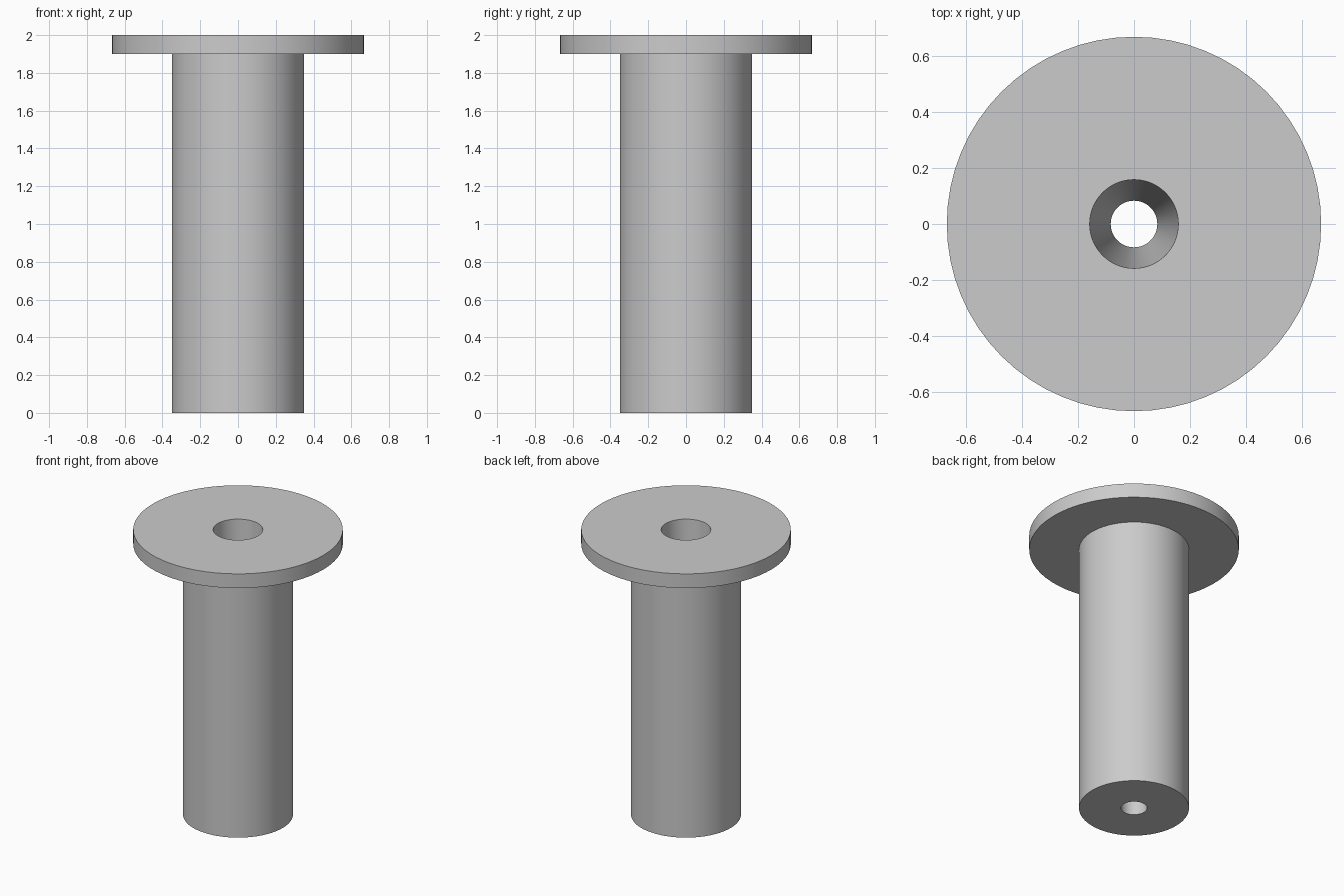
import bpy
import bmesh
import math

cube = bpy.data.objects.get("Cube")
if cube:
    bpy.data.objects.remove(cube, do_unlink=True)

SEGMENTS = 64

grey = bpy.data.materials.new("plain_grey")
grey.use_nodes = True
colour = (0.6, 0.6, 0.6, 1)
grey.diffuse_color = colour
grey.node_tree.nodes["Principled BSDF"].inputs["Base Color"].default_value = colour


def lathe(name, profile):
    """Spin a closed (radius, height) profile around the z axis."""
    bm = bmesh.new()
    verts = [bm.verts.new((r, 0, z)) for r, z in profile]
    edges = [bm.edges.new((v, verts[(i + 1) % len(verts)]))
             for i, v in enumerate(verts)]
    bmesh.ops.spin(bm, geom=verts + edges, cent=(0, 0, 0), axis=(0, 0, 1),
                   angle=math.tau, steps=SEGMENTS, use_merge=True)
    bmesh.ops.remove_doubles(bm, verts=bm.verts, dist=0.0001)
    bmesh.ops.recalc_face_normals(bm, faces=bm.faces)
    mesh = bpy.data.meshes.new(name)
    bm.to_mesh(mesh)
    bm.free()
    mesh.materials.append(grey)
    obj = bpy.data.objects.new(name, mesh)
    bpy.context.collection.objects.link(obj)
    bpy.ops.object.select_all(action="DESELECT")
    obj.select_set(True)
    bpy.context.view_layer.objects.active = obj
    bpy.ops.object.shade_smooth_by_angle(angle=math.radians(30))
    return obj


# Round sleeve with a flat flange on top and a tapered bore right through
lathe("flanged_sleeve", [
    (0.083, 0), (0.35, 0),              # foot
    (0.35, 1.9), (0.667, 1.9),          # underside of flange
    (0.667, 2), (0.158, 2),             # flange rim and top
])
